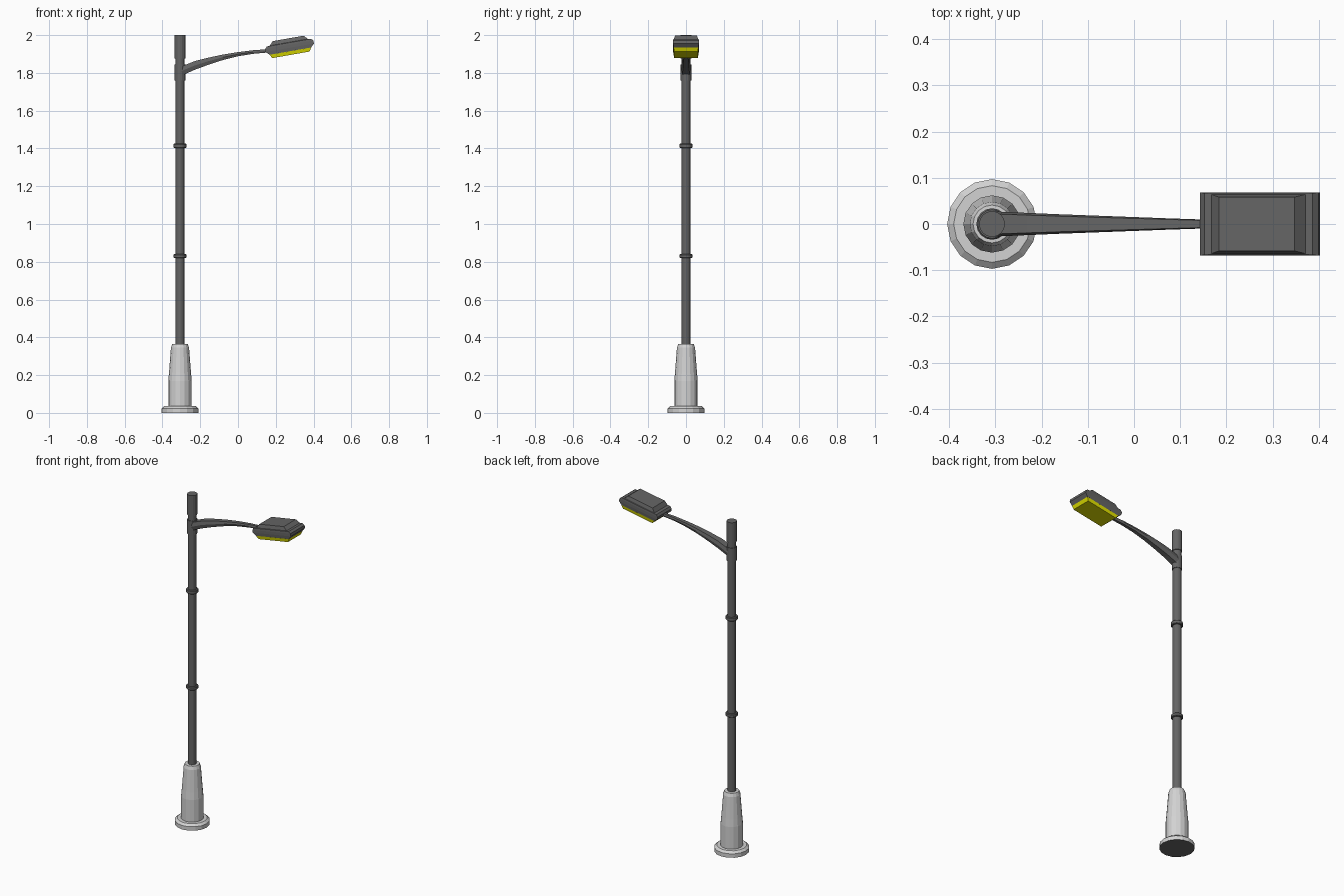
import bpy, bmesh, math
from mathutils import Matrix, Vector

if "Cube" in bpy.data.objects:
    bpy.data.objects.remove(bpy.data.objects["Cube"])


def material(name, rgb):
    m = bpy.data.materials.new(name)
    m.diffuse_color = (*rgb, 1)
    m.use_nodes = True
    m.node_tree.nodes["Principled BSDF"].inputs["Base Color"].default_value = m.diffuse_color
    return m


DARK = material("dark grey metal", (0.13, 0.13, 0.13))
STONE = material("light grey base", (0.65, 0.65, 0.65))
YELLOW = material("yellow lamp", (0.75, 0.75, 0.0))
POLE_X = -0.307


def loft(name, rings, mats):
    """Skin a list of point rings and cap both ends."""
    bm = bmesh.new()
    loops = [[bm.verts.new(p) for p in ring] for ring in rings]
    n = len(loops[0])
    for a, b in zip(loops, loops[1:]):
        for i in range(n):
            j = (i + 1) % n
            bm.faces.new((a[i], a[j], b[j], b[i]))
    bm.faces.new(loops[0][::-1])
    bm.faces.new(loops[-1])
    bmesh.ops.recalc_face_normals(bm, faces=bm.faces)
    me = bpy.data.meshes.new(name)
    bm.to_mesh(me)
    bm.free()
    for m in mats:
        me.materials.append(m)
    ob = bpy.data.objects.new(name, me)
    bpy.context.collection.objects.link(ob)
    return ob


def turned(name, profile, mats, sides=16):
    """Turn a (radius, height) profile around the pole axis."""
    rings = [[(POLE_X + r * math.cos(math.tau * i / sides),
               r * math.sin(math.tau * i / sides), z) for i in range(sides)]
             for r, z in profile]
    return loft(name, rings, mats)


# Flared pedestal, with a dark underside
base = turned("base", [(0.097, 0), (0.097, 0.024), (0.083, 0.036), (0.062, 0.036),
                       (0.062, 0.17), (0.058, 0.215), (0.048, 0.345),
                       (0.041, 0.365), (0.02, 0.366)], [STONE, DARK])
for f in base.data.polygons:
    if f.normal.z < -0.9 and f.center.z < 0.01:
        f.material_index = 1

# Pole, rings, arm collar and top cap
turned("pole", [(0.024, 0.36), (0.024, 1.99)], [DARK])
for name, r, z0, z1 in (("lower_ring", 0.034, 0.82, 0.84),
                        ("upper_ring", 0.034, 1.403, 1.425),
                        ("arm_collar", 0.028, 1.76, 1.845),
                        ("top_cap", 0.028, 1.875, 2.0)):
    b = 0.003
    turned(name, [(r - b, z0), (r, z0 + b), (r, z1 - b), (r - b, z1)]
           if "ring" in name else [(r, z0), (r, z1)], [DARK])

# Curved tapering arm: x, bottom z, top z, half width
stations = [(-0.30, 1.785, 1.834, 0.027), (-0.23, 1.816, 1.862, 0.024),
            (-0.16, 1.842, 1.880, 0.021), (-0.08, 1.868, 1.897, 0.018),
            (0.0, 1.888, 1.910, 0.015), (0.08, 1.901, 1.920, 0.012),
            (0.17, 1.909, 1.926, 0.009)]
loft("arm", [[(x, s * w * k, lo + (hi - lo) * t)
              for s, k, t in ((-1, .7, 0), (1, .7, 0), (1, 1, .5),
                              (1, .8, 1), (-1, .8, 1), (-1, 1, .5))]
             for x, lo, hi, w in stations], [DARK])

# Tilted lamp head made of stacked rectangles: half length, half width, height
TILT = Matrix.Translation(Vector((0.273, 0, 1.939))) @ Matrix.Rotation(-math.radians(10), 4, 'Y')


def stack(name, layers, mat):
    ob = loft(name, [[TILT @ Vector((sx * l, sy * w, v))
                      for sx, sy in ((-1, -1), (1, -1), (1, 1), (-1, 1))]
                     for l, w, v in layers], [mat])
    return ob


stack("lamp_housing", [(0.112, 0.066, -0.024), (0.130, 0.068, -0.006), (0.130, 0.068, 0.010),
                       (0.119, 0.067, 0.021), (0.103, 0.064, 0.023),
                       (0.083, 0.058, 0.044)], DARK)
stack("lamp_lens", [(0.100, 0.062, -0.044), (0.112, 0.066, -0.0241)], YELLOW)
